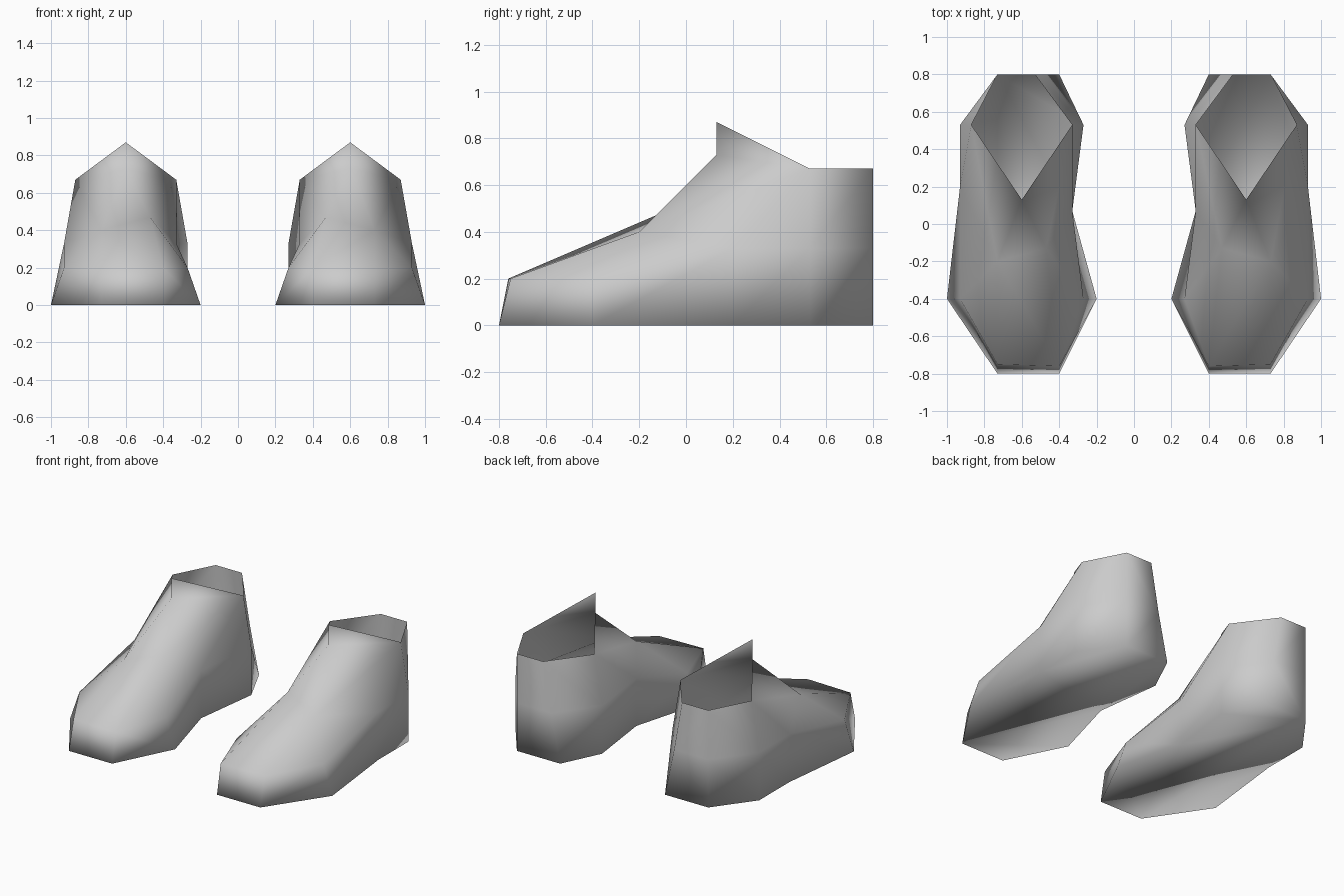
import bpy
import bmesh

cube = bpy.data.objects.get("Cube")
if cube:
    bpy.data.objects.remove(cube, do_unlink=True)

grey = bpy.data.materials.new("plain_grey")
grey.use_nodes = True
tone = (0.6, 0.6, 0.6, 1)
grey.diffuse_color = tone
grey.node_tree.nodes["Principled BSDF"].inputs["Base Color"].default_value = tone

# Outline of the foot: sole position, then (x, y, height) of the side above it
OUTLINE = {
    "toe_in": ((0.4, -0.8), (0.4, -0.76, 0.2)),
    "toe_out": ((0.73, -0.8), (0.73, -0.75, 0.2)),
    "ball_out": ((1, -0.4), (0.93, -0.4, 0.2)),
    "waist_out": ((0.93, 0.2), (0.93, 0.2, 0.33)),
    "heel_out": ((0.93, 0.53), (0.93, 0.53, 0.33)),
    "back_out": ((0.73, 0.8), (0.73, 0.8, 0.33)),
    "back_in": ((0.4, 0.8), (0.47, 0.8, 0.33)),
    "heel_in": ((0.27, 0.53), (0.27, 0.53, 0.33)),
    "waist_in": ((0.33, 0.07), (0.33, 0.07, 0.33)),
    "ball_in": ((0.2, -0.4), (0.27, -0.4, 0.2)),
}

# Instep, throat and open collar
UPPER = {
    "instep_in": (0.47, -0.13, 0.47),
    "instep_out": (0.73, -0.2, 0.4),
    "throat": (0.6, 0.13, 0.73),
    "tongue_tip": (0.6, 0.13, 0.87),
    "collar_out": (0.87, 0.53, 0.67),
    "collar_in": (0.33, 0.53, 0.67),
    "rim_out": (0.73, 0.8, 0.67),
    "rim_in": (0.53, 0.8, 0.67),
}

# Panels found on both the inner and the outer side
SIDE_PANELS = [
    "toe ball instep",
    "ball waist instep",
    "waist heel collar instep",
    "heel back rim collar",
    "instep collar throat",
    "throat collar tongue_tip",
]
# Panels that join the two sides
CENTRE_PANELS = [
    "toe_in toe_out instep_out instep_in",
    "instep_in instep_out throat",
    "back_in back_out rim_out rim_in",
]


def make_shoe(name, side):
    bm = bmesh.new()

    def vert(x, y, z=0):
        return bm.verts.new((side * x, y, z))

    sole = [vert(*low) for low, high in OUTLINE.values()]
    points = {key: vert(*high) for key, (low, high) in OUTLINE.items()}
    wall = list(points.values())
    points.update({key: vert(*co) for key, co in UPPER.items()})

    # Sole and lower wall
    bm.faces.new(sole)
    count = len(sole)
    for i in range(count):
        j = (i + 1) % count
        bm.faces.new((sole[i], sole[j], wall[j], wall[i]))

    # Upper panels
    for panel in CENTRE_PANELS:
        bm.faces.new([points[key] for key in panel.split()])
    for panel in SIDE_PANELS:
        for end in ("_in", "_out"):
            bm.faces.new([points.get(key) or points[key + end]
                          for key in panel.split()])

    bmesh.ops.recalc_face_normals(bm, faces=bm.faces)
    for face in bm.faces:
        face.smooth = True
    mesh = bpy.data.meshes.new(name)
    bm.to_mesh(mesh)
    bm.free()
    mesh.materials.append(grey)
    shoe = bpy.data.objects.new(name, mesh)
    bpy.context.collection.objects.link(shoe)


make_shoe("left_shoe", 1)
make_shoe("right_shoe", -1)
